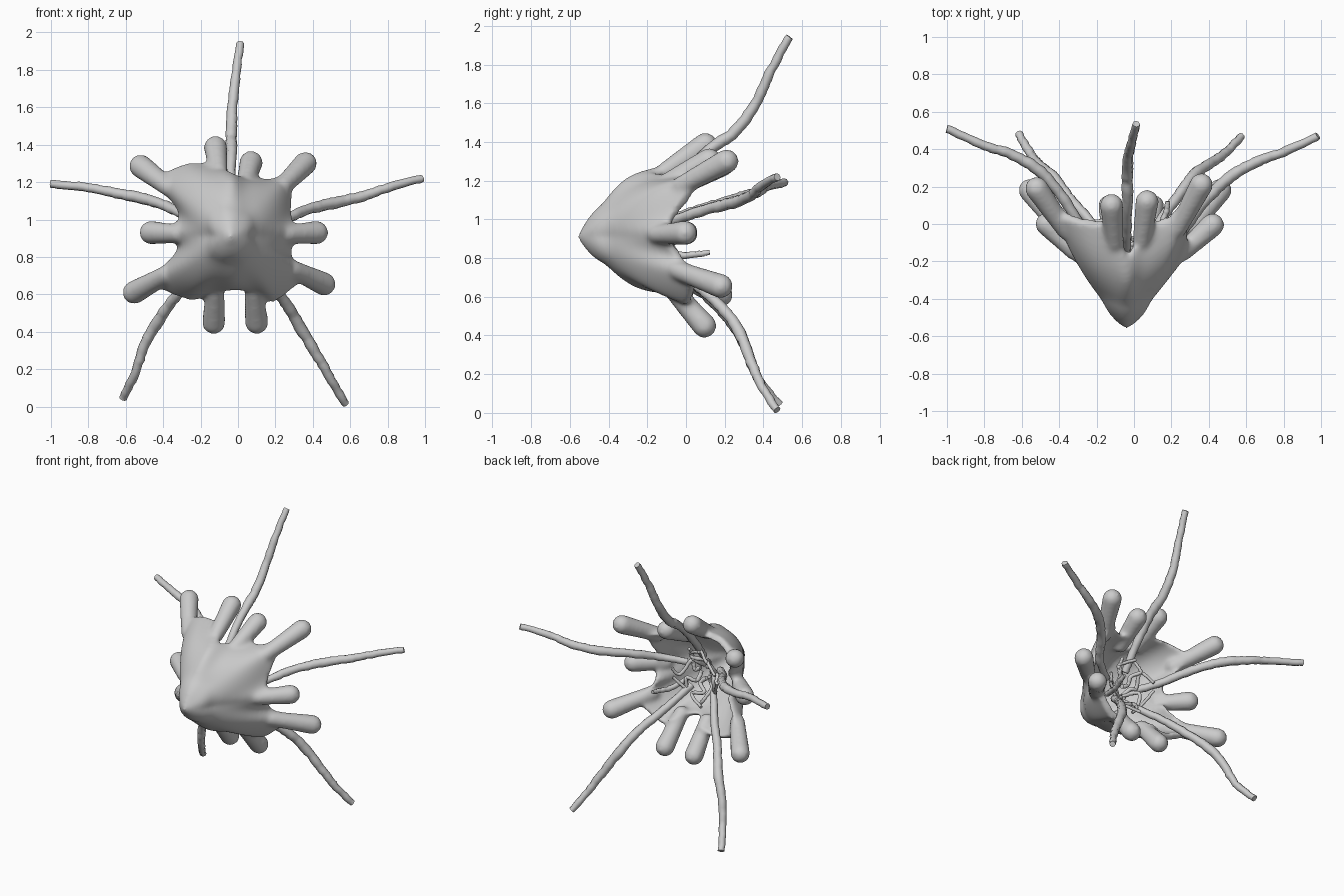
import bpy, bmesh, math, random
from mathutils import Vector as V, Matrix

if "Cube" in bpy.data.objects:
    bpy.data.objects.remove(bpy.data.objects["Cube"])

random.seed(4)
APEX = V((-0.04, -0.565, 0.91))


def catmull(pts, n, closed=False):
    # Smooth path through control points
    pts = [V(p) for p in pts]
    m = len(pts)
    get = (lambda i: pts[i % m]) if closed else (lambda i: pts[max(0, min(m - 1, i))])
    out = []
    for i in range(m if closed else m - 1):
        a, b, c, d = get(i - 1), get(i), get(i + 1), get(i + 2)
        for k in range(n):
            t = k / n
            out.append(0.5 * (2 * b + (c - a) * t + (2 * a - 5 * b + 4 * c - d) * t * t
                              + (3 * b - a - 3 * c + d) * t ** 3))
    if not closed:
        out.append(pts[-1])
    return out


def bulged(rim, t):
    # Point on the bell wall between the apex and a rim point
    d = rim - APEX
    side = V((d.x, 0, d.z)).normalized()
    lift = 0.01 + (0.085 if side.z > 0 else 0.065) * abs(side.z)
    tip = 0.03 * math.sin(math.pi * min(1, t * 3)) * (1 - t)
    return APEX + d * t + (side * 0.8 + V((0, -0.35, 0))) * lift * math.sin(math.pi * t ** 1.25) + side * tip


# Lobe tips and the notches between them, in order around the rim
lobes = [(-0.12, 0.10, 1.385), (-0.52, 0.19, 1.285), (-0.465, 0.0, 0.93), (-0.555, 0.18, 0.61),
         (-0.13, 0.095, 0.45), (0.10, 0.095, 0.45), (0.46, 0.18, 0.655), (0.42, -0.005, 0.93),
         (0.36, 0.21, 1.30), (0.07, 0.12, 1.305)]
notches = [(-0.28, 0.0, 1.30), (-0.32, -0.08, 1.03), (-0.33, -0.07, 0.84), (-0.27, 0.0, 0.57),
           (-0.02, -0.13, 0.62), (0.20, 0.0, 0.56), (0.29, -0.05, 0.81), (0.29, -0.08, 1.02),
           (0.16, 0.0, 1.22), (-0.03, -0.18, 1.25)]
ctrl = []
for l, n in zip(lobes, notches):
    # The two bottom lobes bend down from the rim
    base = V((l[0], 0.0, 0.60)) if l[2] < 0.5 else APEX + (V(l) - APEX) * 0.8
    ctrl += [base, V(n)]
rim = catmull(ctrl, 8, True)
N = len(rim)
soft = [sum((rim[(i + k) % N] for k in range(-10, 11)), V()) / 21 for i in range(N)]


def wall(i, t):
    # Folds in the rim fade out toward the apex
    return bulged(rim[i].lerp(soft[i], min(1, 1.4 * (1 - t))), t)


# Bell wall: outer and inner skins joined at the rim
bm = bmesh.new()
ROWS = 16
rows = []
for j in range(1, ROWS + 1):
    rows.append([bm.verts.new(wall(i, j / ROWS)) for i in range(N)])
for j in range(ROWS, 0, -1):
    ring = []
    for i in range(N):
        p = wall(i, j / ROWS)
        s = V((p.x - APEX.x, 0, p.z - APEX.z))
        ring.append(bm.verts.new(p - s.normalized() * min(0.035, 0.5 * s.length) + V((0, 0.035, 0))))
    rows.append(ring)
for a, b in zip(rows, rows[1:]):
    for i in range(N):
        k = (i + 1) % N
        bm.faces.new((a[i], a[k], b[k], b[i]))
for ring, y in ((rows[0], 0), (rows[-1], 0.05)):
    c = bm.verts.new(APEX + V((0, y, 0)))
    for i in range(N):
        bm.faces.new((c, ring[i], ring[(i + 1) % N]))
bmesh.ops.recalc_face_normals(bm, faces=bm.faces)

# Finger lobes as overlapping balls, fused by the remesh
for i, l in enumerate(lobes):
    tip = V(l)
    root = wall(i * 16, 0.88)
    root += V((APEX.x - root.x, 0.25, APEX.z - root.z)).normalized() * 0.03
    for k in range(15):
        f = k / 14
        bmesh.ops.create_icosphere(bm, subdivisions=3, radius=0.05 + 0.014 * f,
                                   matrix=Matrix.Translation(root.lerp(tip, f)))
me = bpy.data.meshes.new("bell")
bm.to_mesh(me)
bm.free()
bell = bpy.data.objects.new("bell_with_lobes", me)
bpy.context.collection.objects.link(bell)
rm = bell.modifiers.new("Remesh", 'REMESH')
rm.mode = 'VOXEL'
rm.voxel_size = 0.013
rm.use_smooth_shade = True
sm = bell.modifiers.new("Smooth", 'SMOOTH')
sm.factor = 0.5
sm.iterations = 14


def tube(name, pts, r0, r1, r2, wobble=0.0, n=8):
    # Slightly wavy round strand
    path = catmull(pts, n)
    cu = bpy.data.curves.new(name, 'CURVE')
    cu.dimensions = '3D'
    cu.bevel_depth = 1.0
    cu.bevel_resolution = 2
    cu.use_fill_caps = True
    sp = cu.splines.new('POLY')
    sp.points.add(len(path) - 1)
    for i, p in enumerate(path):
        f = i / (len(path) - 1)
        q = p + V([random.uniform(-wobble, wobble) for _ in range(3)])
        r = r0 + (r1 - r0) * f * 2 if f < 0.5 else r1 + (r2 - r1) * (f * 2 - 1)
        sp.points[i].co = (*q, 1)
        sp.points[i].radius = r * random.uniform(0.94, 1.06)
    ob = bpy.data.objects.new(name, cu)
    bpy.context.collection.objects.link(ob)
    bpy.ops.object.select_all(action='DESELECT')
    ob.select_set(True)
    bpy.context.view_layer.objects.active = ob
    bpy.ops.object.convert(target='MESH')
    bpy.ops.object.shade_smooth_by_angle(angle=math.radians(50))


# Five long tentacles, from inside the bell outward
tentacles = {
    "top": [(-0.04, -0.14, 1.05), (-0.04, -0.03, 1.2), (-0.035, 0.12, 1.36), (-0.035, 0.25, 1.45),
            (-0.03, 0.36, 1.6), (-0.015, 0.43, 1.75), (0.012, 0.535, 1.945)],
    "right": [(0.10, -0.16, 0.96), (0.25, -0.05, 1.0), (0.36, 0.10, 1.05), (0.5, 0.24, 1.085),
              (0.65, 0.33, 1.12), (0.8, 0.385, 1.17), (0.985, 0.47, 1.22)],
    "lower_right": [(0.05, -0.14, 0.82), (0.15, 0.03, 0.68), (0.25, 0.17, 0.56), (0.33, 0.27, 0.43),
                    (0.42, 0.33, 0.28), (0.5, 0.39, 0.14), (0.575, 0.47, 0.015)],
    "lower_left": [(-0.12, -0.14, 0.82), (-0.24, 0.02, 0.69), (-0.34, 0.13, 0.58), (-0.43, 0.25, 0.45),
                   (-0.5, 0.31, 0.33), (-0.55, 0.37, 0.18), (-0.615, 0.48, 0.045)],
    "left": [(-0.16, -0.16, 0.97), (-0.28, -0.02, 1.02), (-0.38, 0.14, 1.07), (-0.5, 0.28, 1.11),
             (-0.65, 0.37, 1.14), (-0.8, 0.42, 1.17), (-1.0, 0.51, 1.19)],
}
for name, pts in tentacles.items():
    tube("tentacle_" + name, pts, 0.024, 0.031, 0.021, 0.002)

# Tangled thin filaments inside the bell
for i in range(9):
    a = i * math.tau / 9
    pts = []
    for k in range(5):
        r = 0.04 + 0.035 * k
        b = a + random.uniform(-0.6, 0.6)
        pts.append((-0.03 + r * math.cos(b), -0.2 + 0.035 * k + random.uniform(-0.03, 0.03),
                    0.92 + r * 1.1 * math.sin(b)))
    tube("inner_filament_%d" % (i + 1), pts, 0.015, 0.013, 0.01, 0.002)
tube("loose_filament", [(0.1, -0.15, 0.84), (0.14, -0.02, 0.815), (0.17, 0.06, 0.82), (0.18, 0.12, 0.83)],
     0.018, 0.017, 0.013, 0.002)
